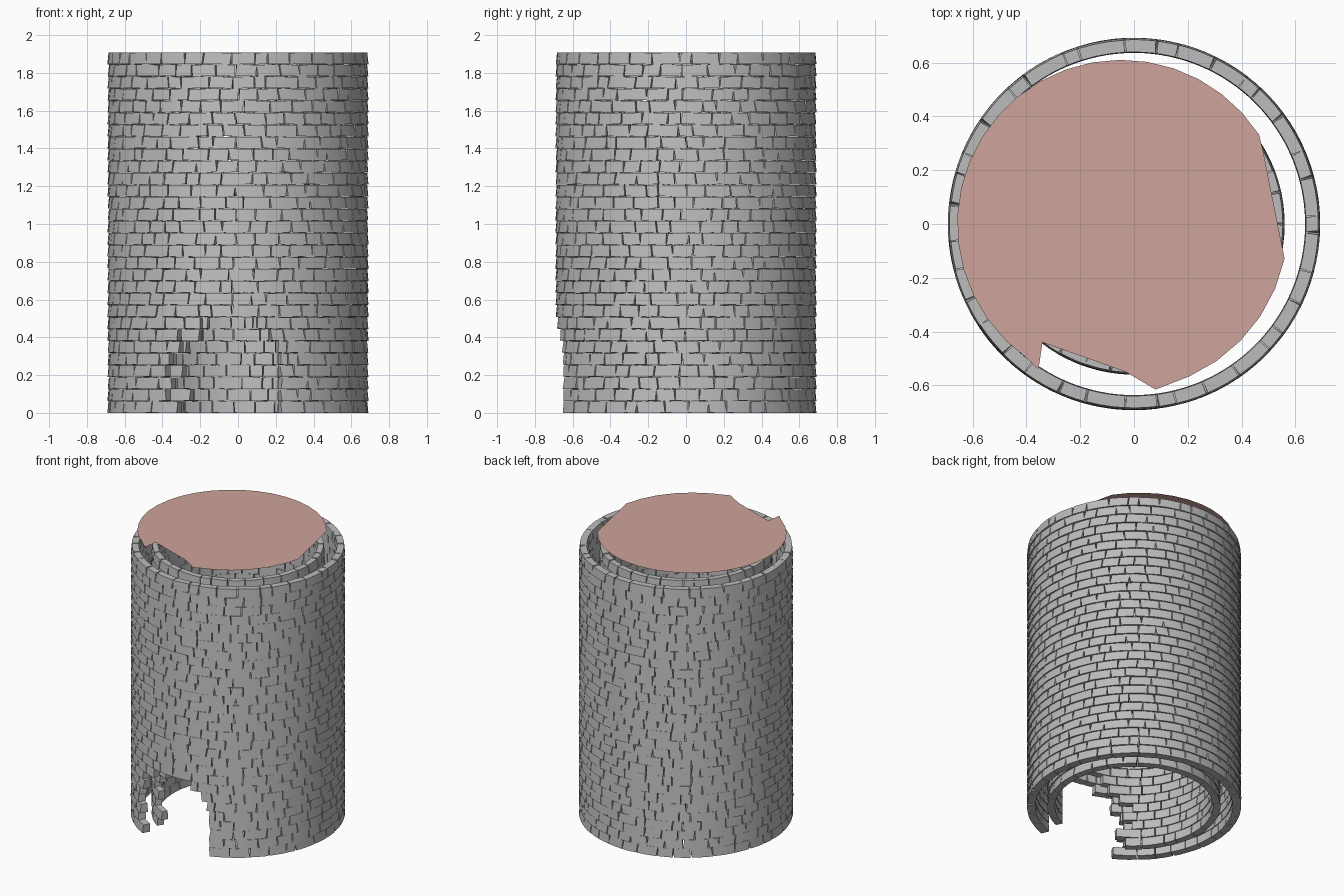
import bpy, bmesh, math, random
from math import sin, cos, pi, asin, sqrt, radians

random.seed(4)
cube = bpy.data.objects.get("Cube")
if cube:
    bpy.data.objects.remove(cube, do_unlink=True)


def material(name, rgb):
    m = bpy.data.materials.new(name)
    m.use_nodes = True
    m.diffuse_color = (*rgb, 1)
    m.node_tree.nodes["Principled BSDF"].inputs["Base Color"].default_value = (*rgb, 1)
    return m


stone = material("grey stone", (0.5, 0.5, 0.5))
clay = material("pale red clay", (0.62, 0.37, 0.33))
ROWS, HEIGHT = 30, 1.91
STEP = HEIGHT / ROWS


def finish(name, bm, mat):
    bmesh.ops.recalc_face_normals(bm, faces=bm.faces)
    mesh = bpy.data.meshes.new(name)
    bm.to_mesh(mesh)
    bm.free()
    mesh.materials.append(mat)
    ob = bpy.data.objects.new(name, mesh)
    bpy.context.collection.objects.link(ob)
    return ob


def add_brick(bm, a0, a1, r_in, r_out, z0, z1):
    """Curved block; angles run from the front, its lower edge juts out a little."""
    skew = random.uniform(-0.008, 0.008)
    push = random.uniform(-0.003, 0)
    drop = random.uniform(-0.002, 0.002)
    rings = []
    for k in range(4):
        t = k / 3
        a = a0 + (a1 - a0) * t
        tilt = drop * (2 * t - 1)
        corners = ((r_in, z0, 0), (r_out + push, z0, -skew),
                   (r_out + push - 0.006, z1, skew), (r_in + 0.003, z1, 0))
        rings.append([bm.verts.new((r * sin(a + s), -r * cos(a + s), max(0, z + tilt)))
                      for r, z, s in corners])
    for p, q in zip(rings, rings[1:]):
        for i in range(4):
            j = (i + 1) % 4
            bm.faces.new((p[i], p[j], q[j], q[i]))
    bm.faces.new(rings[0])
    bm.faces.new(rings[-1])


def doorway(z, x_left, x_right, top):
    """Left and right edge of the arched opening at a height, or None above it."""
    spring = 0.27
    if z >= top:
        return None
    w = 1 if z < spring else sqrt(1 - ((z - spring) / (top - spring)) ** 2)
    mid, half = (x_left + x_right) / 2, (x_right - x_left) / 2
    return mid - half * w, mid + half * w


def brick_ring(name, r_in, r_out, count, x_left, x_right, top):
    bm = bmesh.new()
    pitch = 2 * pi / count
    gap = 0.003 / r_out
    for row in range(ROWS):
        z0, z1 = row * STEP, (row + 1) * STEP - 0.003
        opening = doorway(z0 + STEP / 2, x_left, x_right, top)
        joints = [(i + row % 2 / 2 + random.uniform(-0.28, 0.28)) * pitch - pi
                  for i in range(count)]
        joints.append(joints[0] + 2 * pi)
        for a, b in zip(joints, joints[1:]):
            a, b = a + gap, b - gap
            if opening:
                lo, hi = (asin(x / r_out) for x in opening)
                # ragged left jamb, clean cut right jamb
                if lo < (a + b) / 2 < hi and b <= hi:
                    continue
                if a < hi < b:
                    a = hi
            add_brick(bm, a, b, r_in, r_out, z0, z1)
    ob = finish(name, bm, stone)
    bpy.ops.object.select_all(action='DESELECT')
    ob.select_set(True)
    bpy.context.view_layer.objects.active = ob
    bpy.ops.object.shade_smooth_by_angle(angle=radians(30))


brick_ring("outer_wall", 0.636, 0.692, 36, -0.34, 0.23, 0.52)
brick_ring("inner_wall", 0.51, 0.56, 30, -0.29, 0.23, 0.5)

# Flat floor plate with a notch at the front and a straight cut on one side
bm = bmesh.new()
outline = []
for i in range(22):
    a = radians(33 + i * 9.6)
    outline.append((-0.047 + 0.61 * cos(a), 0.61 * sin(a)))
outline += [(-0.355, -0.54), (-0.34, -0.44), (-0.03, -0.55), (0.08, -0.615)]
for i in range(6):
    a = radians(-66 + i * 10.8)
    outline.append((-0.047 + 0.62 * cos(a), 0.62 * sin(a)))
outline.append((0.48, 0.27))
bm.faces.new([bm.verts.new((x, y, 2)) for x, y in outline])
plate = finish("top_floor_plate", bm, clay)
if plate.data.polygons[0].normal.z < 0:
    plate.data.flip_normals()
